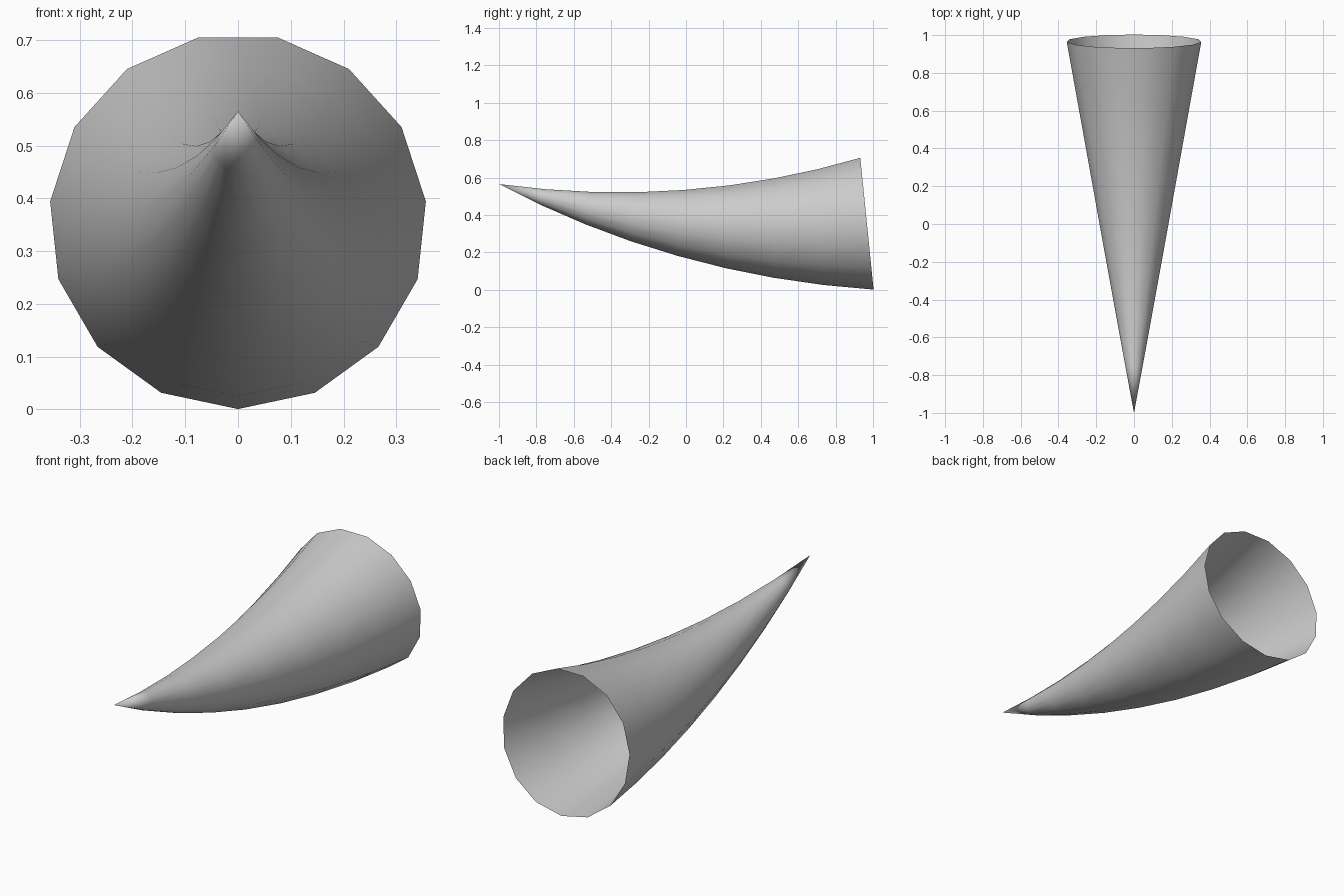
import bpy, bmesh
from math import sin, cos, pi, radians, hypot, atan2

cube = bpy.data.objects.get("Cube")
if cube:
    bpy.data.objects.remove(cube)

SIDES, RINGS = 15, 8
BASE_RADIUS = 0.358
TIP, BASE = (-1.0, 0.565), (0.967, 0.357)   # (y, z) of the centre line ends
HALF_BEND = radians(11.8)

# One flat colour
grey = bpy.data.materials.new("horn_grey")
grey.use_nodes = True
colour = (0.6, 0.6, 0.6, 1)
grey.diffuse_color = colour
grey.node_tree.nodes["Principled BSDF"].inputs["Base Color"].default_value = colour

# Centre line is a circular arc from tip to base
dy, dz = BASE[0] - TIP[0], BASE[1] - TIP[1]
arc_radius = hypot(dy, dz) / (2 * sin(HALF_BEND))
start = atan2(dz, dy) - HALF_BEND


def ring(bm, t):
    """Cross-section square to the arc, growing evenly from the tip."""
    a = start + 2 * HALF_BEND * t
    y = TIP[0] + arc_radius * (sin(a) - sin(start))
    z = TIP[1] - arc_radius * (cos(a) - cos(start))
    verts = []
    for i in range(SIDES):
        turn = 2 * pi * i / SIDES
        x, down = BASE_RADIUS * t * sin(turn), BASE_RADIUS * t * cos(turn)
        verts.append(bm.verts.new((x, y + down * sin(a), z - down * cos(a))))
    return verts


# Horn shell: pointed tip at the front, open mouth at the back
bm = bmesh.new()
tip = bm.verts.new((0, *TIP))
rings = [ring(bm, (k + 1) / RINGS) for k in range(RINGS)]
for i in range(SIDES):
    j = (i + 1) % SIDES
    bm.faces.new((tip, rings[0][i], rings[0][j]))
    for near, far in zip(rings, rings[1:]):
        bm.faces.new((near[i], far[i], far[j], near[j]))
for face in bm.faces:
    face.smooth = True

mesh = bpy.data.meshes.new("horn")
bm.to_mesh(mesh)
bm.free()
mesh.materials.append(grey)
horn = bpy.data.objects.new("horn", mesh)
bpy.context.collection.objects.link(horn)
